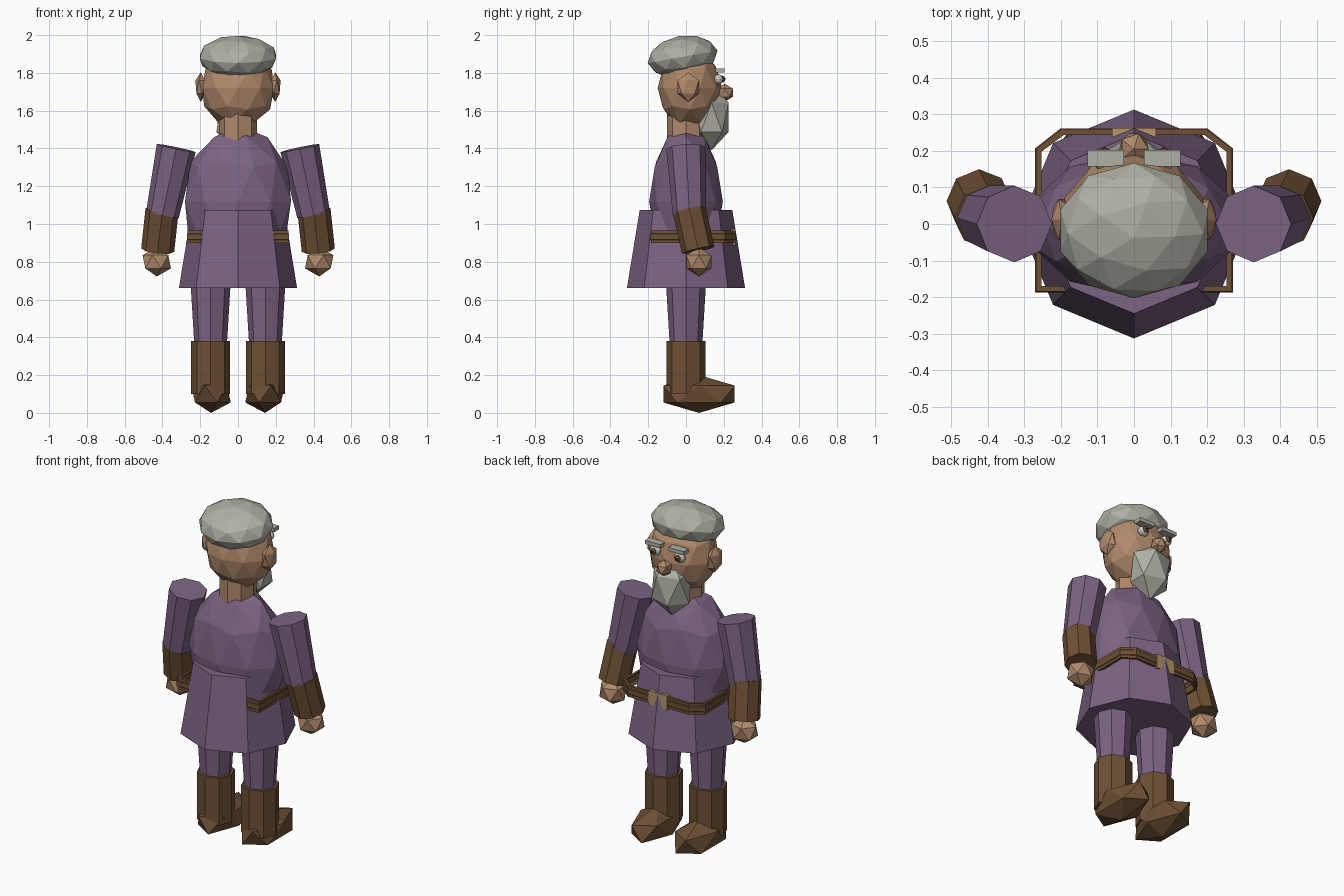
import bpy, bmesh, math
from mathutils import Vector, Matrix

if "Cube" in bpy.data.objects:
    bpy.data.objects.remove(bpy.data.objects["Cube"])


def mat(name, r, g, b):
    m = bpy.data.materials.new(name)
    m.diffuse_color = (r, g, b, 1)
    m.use_nodes = True
    m.node_tree.nodes["Principled BSDF"].inputs["Base Color"].default_value = m.diffuse_color
    return m


PURPLE = mat("purple cloth", 0.20, 0.125, 0.225)
SKIN = mat("skin", 0.44, 0.255, 0.15)
BROWN = mat("brown leather", 0.155, 0.08, 0.035)
GREY = mat("grey hair", 0.43, 0.435, 0.375)
TAN = mat("tan buckle", 0.46, 0.30, 0.14)
WHITE = mat("eye white", 0.62, 0.60, 0.54)
BLACK = mat("dark pupil", 0.02, 0.015, 0.012)


def finish(name, bm, material):
    bmesh.ops.recalc_face_normals(bm, faces=bm.faces)
    me = bpy.data.meshes.new(name)
    bm.to_mesh(me)
    bm.free()
    me.materials.append(material)
    ob = bpy.data.objects.new(name, me)
    bpy.context.collection.objects.link(ob)
    return ob


def ball(name, c, r, material, sub=1, tilt=0.0, flip=1):
    bm = bmesh.new()
    bmesh.ops.create_icosphere(bm, subdivisions=sub, radius=1)
    m = (Matrix.Translation(c) @ Matrix.Rotation(tilt, 4, 'X')
         @ Matrix.Diagonal((r[0] * flip, r[1], r[2], 1)))
    bmesh.ops.transform(bm, matrix=m, verts=bm.verts)
    return finish(name, bm, material)


def tube(name, p0, p1, r0, r1, material, sides=8):
    p0, p1 = Vector(p0), Vector(p1)
    d = p1 - p0
    bm = bmesh.new()
    bmesh.ops.create_cone(bm, cap_ends=True, segments=sides,
                          radius1=r0, radius2=r1, depth=d.length)
    # shortest turn of the axis, so limbs keep the same facing
    rot = Vector((0, 0, 1)).rotation_difference(d).to_matrix().to_4x4()
    bmesh.ops.transform(bm, matrix=Matrix.Translation((p0 + p1) / 2) @ rot,
                        verts=bm.verts)
    return finish(name, bm, material)


def box(name, c, size, material):
    bm = bmesh.new()
    bmesh.ops.create_cube(bm, size=1)
    bmesh.ops.transform(bm, matrix=Matrix.Translation(c) @ Matrix.Diagonal((*size, 1)),
                        verts=bm.verts)
    return finish(name, bm, material)


# Body
ball("torso", (0, 0, 1.12), (0.295, 0.195, 0.40), PURPLE, sub=2)
tube("skirt", (0, 0, 0.66), (0, 0, 1.075), 0.313, 0.245, PURPLE)
tube("neck", (0, 0, 1.42), (0, 0, 1.62), 0.10, 0.10, SKIN)

# Head
ball("head", (0, 0.02, 1.72), (0.20, 0.17, 0.215), SKIN, sub=2)
ball("hair_cap", (0, -0.018, 1.885), (0.212, 0.188, 0.112), GREY, sub=2, tilt=math.radians(10))
ball("beard", (0, 0.135, 1.565), (0.128, 0.106, 0.175), GREY)
ball("nose", (0, 0.205, 1.695), (0.045, 0.05, 0.048), SKIN)

# Paired parts
for side, s in (("left", -1), ("right", 1)):
    ball(side + "_ear", (s * 0.197, 0.012, 1.725), (0.032, 0.066, 0.078), SKIN, flip=s)
    ball(side + "_eye", (s * 0.08, 0.172, 1.765), (0.034, 0.026, 0.028), WHITE, sub=2)
    ball(side + "_iris", (s * 0.08, 0.19, 1.767), (0.019, 0.018, 0.019), BROWN, sub=2)
    ball(side + "_pupil", (s * 0.08, 0.202, 1.767), (0.009, 0.009, 0.009), BLACK)
    box(side + "_eyebrow", (s * 0.077, 0.18, 1.812), (0.10, 0.045, 0.022), GREY)

    tube(side + "_upper_arm", (s * 0.40, 0.018, 1.05), (s * 0.327, 0.0, 1.402),
         0.088, 0.105, PURPLE)
    tube(side + "_forearm", (s * 0.425, 0.064, 0.862), (s * 0.402, 0.017, 1.075),
         0.088, 0.088, BROWN)
    ball(side + "_hand", (s * 0.43, 0.068, 0.80), (0.084, 0.078, 0.078), SKIN, flip=s)

    tube(side + "_leg", (s * 0.145, 0, 0.34), (s * 0.145, 0, 0.72), 0.085, 0.108, PURPLE)
    tube(side + "_boot", (s * 0.145, 0, 0.10), (s * 0.145, 0, 0.38), 0.103, 0.103, BROWN)
    ball(side + "_foot", (s * 0.143, 0.069, 0.10), (0.117, 0.222, 0.10), BROWN, flip=s)

# Belt: a closed rectangular loop swept with a six-sided section
path = [(0.238, 0.19), (0.185, 0.228), (-0.185, 0.228),
        (-0.238, 0.19), (-0.238, -0.155), (0.238, -0.155)]
section = [(0.033, 0.014), (0.015, 0.033), (-0.03, 0.033),
           (-0.03, -0.033), (0.015, -0.033), (0.033, -0.014)]
bm = bmesh.new()
rings = []
for i, (x, y) in enumerate(path):
    ox = 0.5 if i in (1, 2) else 1.0
    oy = 0.5 if i in (0, 3) else 1.0
    rings.append([bm.verts.new((x + math.copysign(a * ox, x),
                                y + math.copysign(a * oy, y), 0.932 + h))
                  for a, h in section])
for i, ring in enumerate(rings):
    nxt = rings[(i + 1) % len(rings)]
    for j in range(len(section)):
        k = (j + 1) % len(section)
        bm.faces.new((ring[j], ring[k], nxt[k], nxt[j]))
finish("belt", bm, BROWN)

# Buckle across the front of the belt
box("buckle", (0, 0.25, 0.932), (0.12, 0.026, 0.085), TAN)
